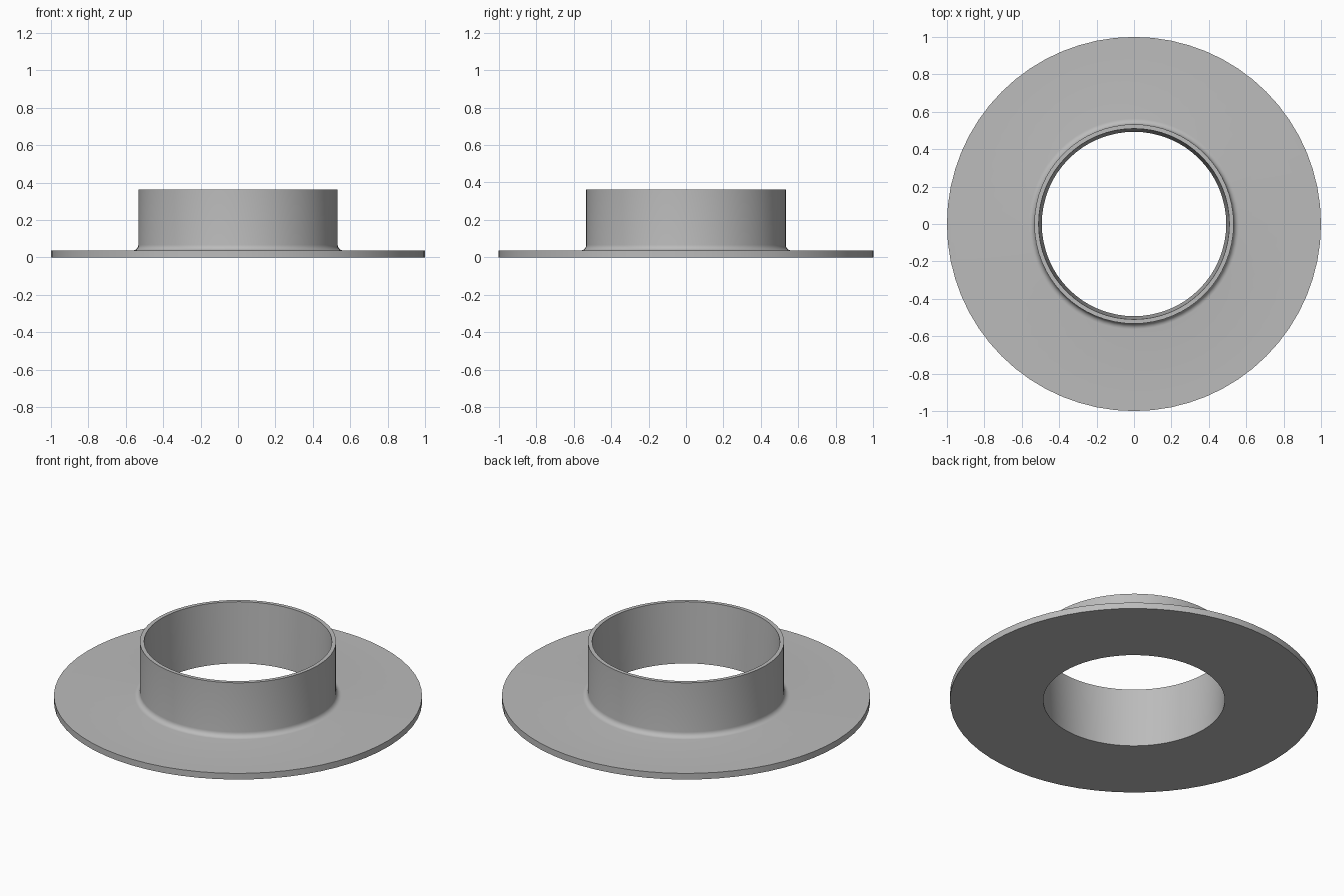
import bpy
import bmesh
from math import sin, cos, pi, radians

cube = bpy.data.objects.get("Cube")
if cube:
    bpy.data.objects.remove(cube, do_unlink=True)

SEGMENTS = 64
FLANGE_R, FLANGE_H = 1.0, 0.037
COLLAR_R, COLLAR_H = 0.533, 0.362
BORE_BOTTOM, BORE_TOP = 0.493, 0.51
FILLET, FILLET_STEPS = 0.03, 6

# Painted metal
metal = bpy.data.materials.new("grey_metal")
metal.use_nodes = True
grey = (0.5, 0.5, 0.5, 1)
metal.diffuse_color = grey
metal.node_tree.nodes["Principled BSDF"].inputs["Base Color"].default_value = grey

# Cross-section: tapered bore, flat flange, concave fillet, straight collar
profile = [(BORE_TOP, COLLAR_H), (BORE_BOTTOM, 0), (FLANGE_R, 0), (FLANGE_R, FLANGE_H)]
for i in range(FILLET_STEPS + 1):
    a = pi / 2 * i / FILLET_STEPS
    profile.append((COLLAR_R + FILLET * (1 - sin(a)), FLANGE_H + FILLET * (1 - cos(a))))
profile.append((COLLAR_R, COLLAR_H))

# Revolve the closed section around the vertical axis
bm = bmesh.new()
verts = [bm.verts.new((r, 0, z)) for r, z in profile]
edges = [bm.edges.new((v, verts[(i + 1) % len(verts)])) for i, v in enumerate(verts)]
bmesh.ops.spin(bm, geom=verts + edges, cent=(0, 0, 0), axis=(0, 0, 1),
               angle=2 * pi, steps=SEGMENTS, use_merge=True)
bmesh.ops.remove_doubles(bm, verts=bm.verts[:], dist=0.0001)
bmesh.ops.recalc_face_normals(bm, faces=bm.faces[:])

mesh = bpy.data.meshes.new("flanged_collar")
bm.to_mesh(mesh)
bm.free()
mesh.materials.append(metal)
collar = bpy.data.objects.new("flanged_collar", mesh)
bpy.context.collection.objects.link(collar)

# Smooth curved walls, crisp rims
bpy.ops.object.select_all(action='DESELECT')
collar.select_set(True)
bpy.context.view_layer.objects.active = collar
bpy.ops.object.shade_smooth_by_angle(angle=radians(30))
